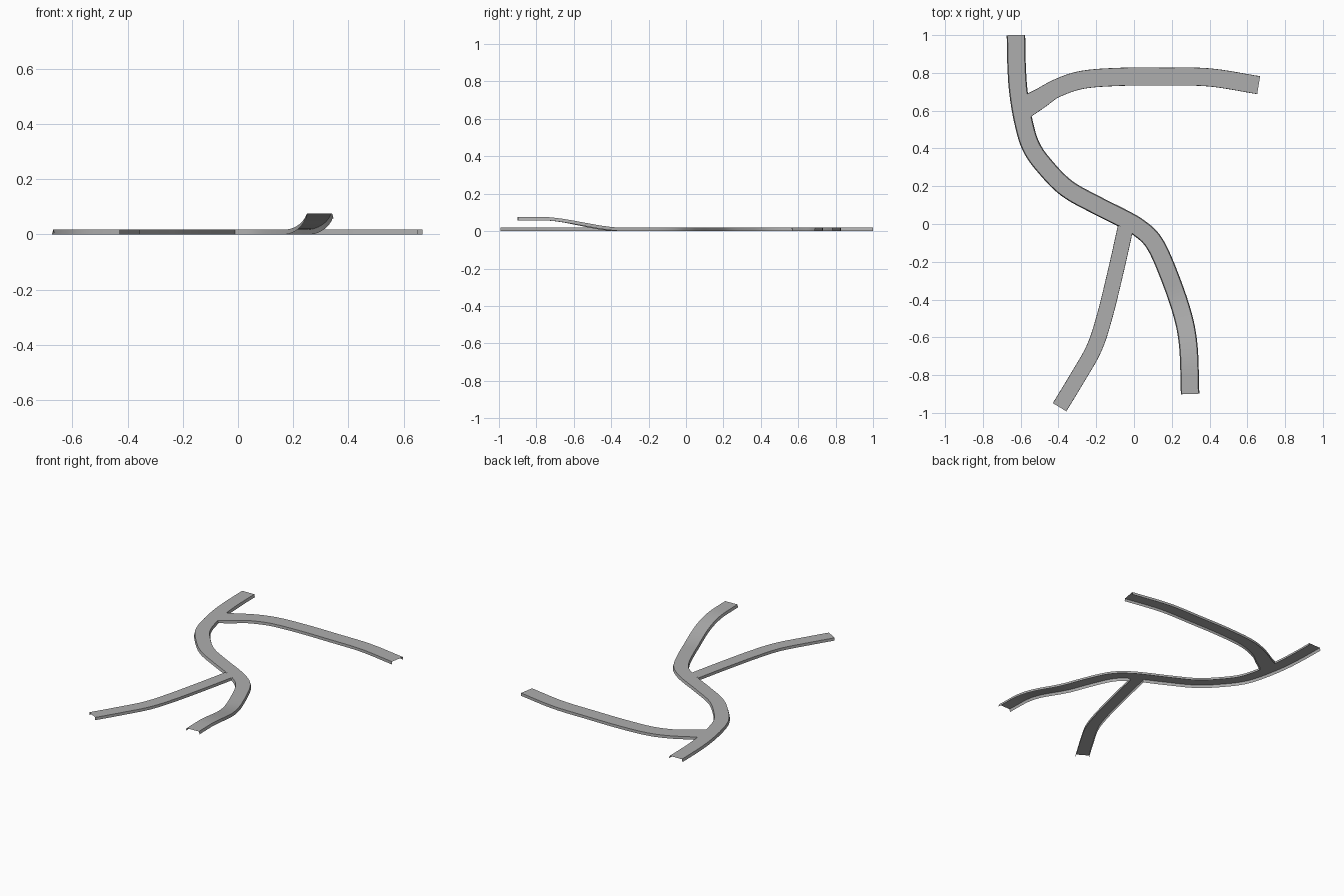
import bpy
import bmesh
from mathutils import Vector
from mathutils.geometry import intersect_point_line

if "Cube" in bpy.data.objects:
    bpy.data.objects.remove(bpy.data.objects["Cube"])

DEPTH = 0.018
grey = bpy.data.materials.new("road_grey")
grey.use_nodes = True
colour = (0.42, 0.42, 0.42, 1)
grey.diffuse_color = colour
grey.node_tree.nodes["Principled BSDF"].inputs["Base Color"].default_value = colour


def spline(points, steps=8):
    """Smooth path through the control points."""
    p = [Vector(q) for q in points]
    p = [2 * p[0] - p[1]] + p + [2 * p[-1] - p[-2]]
    path = []
    for a, b, c, d in zip(p, p[1:], p[2:], p[3:]):
        for i in range(steps):
            t = i / steps
            path.append(0.5 * (2 * b + (c - a) * t + (2 * a - 5 * b + 4 * c - d) * t * t
                               + (3 * b - a - 3 * c + d) * t ** 3))
    return path + [p[-2]]


def distance(point, path):
    best = 9
    for a, b in zip(path, path[1:]):
        t = intersect_point_line(point, a, b)[1]
        best = min(best, (point - a.lerp(b, max(0, min(1, t)))).length)
    return best


def flat(x, y):
    return 0


def ramp(x, y):
    """Raised front end of the main road."""
    t = max(0, min(1, (-0.34 - y) / 0.44))
    return 0.058 * t * t * (3 - 2 * t)


def road(name, path, half, flare, lift, others, widen=0):
    """Open-bottomed strip with side skirts, left open where roads join."""
    bm = bmesh.new()
    rows = []
    for i, c in enumerate(path):
        d = (path[min(i + 1, len(path) - 1)] - path[max(i - 1, 0)]).normalized()
        n = Vector((-d.y, d.x))
        h = half + widen * max(0, 1 - i / 14)
        row = []
        for offset, z in ((h + flare, 0), (h, DEPTH), (-h, DEPTH), (-h - flare, 0)):
            q = c + n * offset
            row.append(bm.verts.new((q.x, q.y, z + lift(c.x, c.y))))
        rows.append(row)
    for a, b in zip(rows, rows[1:]):
        for k in range(3):
            if k != 1:
                top = 1 if k == 0 else 2
                mid = ((a[top].co + b[top].co) / 2).to_2d()
                if any(distance(mid, o) < w for o, w in others):
                    continue
            bm.faces.new((a[k], b[k], b[k + 1], a[k + 1]))
    loose = [v for v in bm.verts if not v.link_faces]
    bmesh.ops.delete(bm, geom=loose, context="VERTS")
    bm.normal_update()
    if sum(f.normal.z for f in bm.faces) < 0:
        bmesh.ops.reverse_faces(bm, faces=bm.faces[:])
    mesh = bpy.data.meshes.new(name)
    bm.to_mesh(mesh)
    bm.free()
    mesh.materials.append(grey)
    obj = bpy.data.objects.new(name, mesh)
    bpy.context.collection.objects.link(obj)
    bpy.ops.object.select_all(action="DESELECT")
    obj.select_set(True)
    bpy.context.view_layer.objects.active = obj
    bpy.ops.object.shade_smooth_by_angle()


# Centre lines
main = spline([(-.625, 1), (-.622, .85), (-.612, .7), (-.585, .54), (-.545, .41),
               (-.472, .305), (-.355, .188), (-.195, .098), (-.06, .03), (.025, -.02),
               (.1, -.09), (.166, -.222), (.25, -.455), (.287, -.64), (.297, -.9)])
back = spline([(-.575, .62), (-.5, .663), (-.41, .718), (-.275, .763), (-.077, .779),
               (.16, .78), (.4, .776), (.66, .735)])
front = spline([(-.045, -.02), (-.093, -.235), (-.153, -.48), (-.21, -.655),
                (-.3, -.815), (-.394, -.97)])

# Main winding road and its two side roads
road("main_road", main, .044, .005, ramp, [(back, .054), (front, .04)])
road("back_side_road", back, .047, .001, flat, [(main, .043)], .012)
road("front_side_road", front, .041, .001, flat, [(main, .043)])
